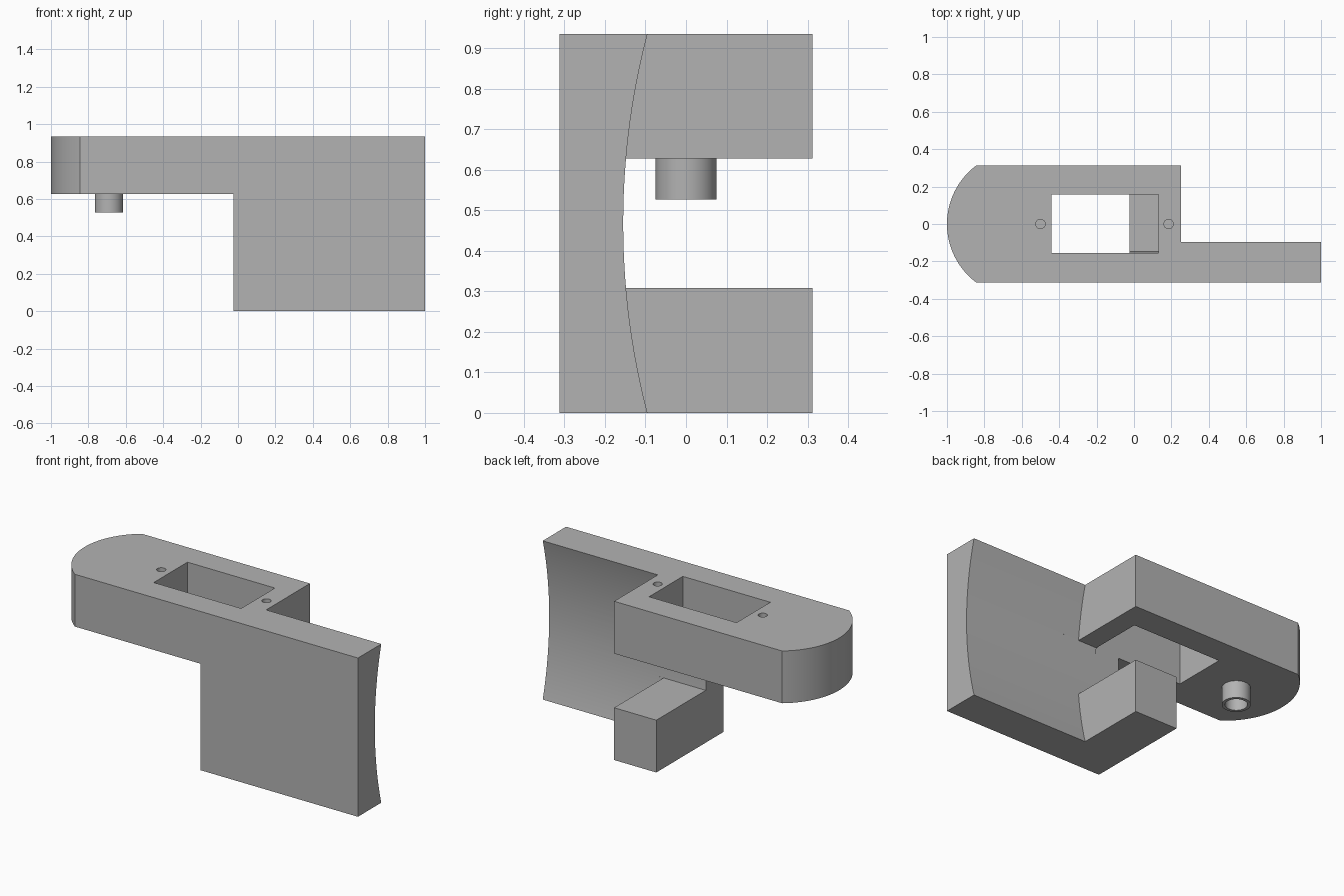
import bpy, bmesh, math
from mathutils import Vector

cube = bpy.data.objects.get("Cube")
if cube:
    bpy.data.objects.remove(cube, do_unlink=True)

grey = bpy.data.materials.new("plain grey")
grey.use_nodes = True
colour = (0.45, 0.45, 0.45, 1)
grey.diffuse_color = colour
grey.node_tree.nodes["Principled BSDF"].inputs["Base Color"].default_value = colour

HEIGHT, HALF = 0.935, 0.312      # overall height, half depth
STEP, ARM_Z, BLOCK_Z = -0.025, 0.627, 0.308
BLOCK_END = 0.25


def prism(name, points, offset):
    """Extrude a closed planar outline along the offset vector."""
    bm = bmesh.new()
    face = bm.faces.new([bm.verts.new(p) for p in points])
    top = bmesh.ops.extrude_face_region(bm, geom=[face])["geom"]
    moved = [v for v in top if isinstance(v, bmesh.types.BMVert)]
    bmesh.ops.translate(bm, vec=Vector(offset), verts=moved)
    bmesh.ops.recalc_face_normals(bm, faces=bm.faces)
    mesh = bpy.data.meshes.new(name)
    bm.to_mesh(mesh)
    bm.free()
    mesh.materials.append(grey)
    obj = bpy.data.objects.new(name, mesh)
    bpy.context.collection.objects.link(obj)
    return obj


def box(name, x0, x1, y0, y1, z0, z1):
    outline = [(x0, y0, z0), (x1, y0, z0), (x1, y1, z0), (x0, y1, z0)]
    return prism(name, outline, (0, 0, z1 - z0))


def disc(name, x, radius, z0, z1, sides=48):
    ring = [(x + radius * math.cos(a), radius * math.sin(a), z0)
            for a in (math.tau * i / sides for i in range(sides))]
    return prism(name, ring, (0, 0, z1 - z0))


def activate(obj):
    bpy.ops.object.select_all(action="DESELECT")
    obj.select_set(True)
    bpy.context.view_layer.objects.active = obj


def cut(target, cutter):
    cutter.hide_render = True
    mod = target.modifiers.new("cut", "BOOLEAN")
    mod.operation, mod.solver, mod.object = "DIFFERENCE", "EXACT", cutter
    activate(target)
    bpy.ops.object.modifier_apply(modifier=mod.name)
    bpy.data.objects.remove(cutter, do_unlink=True)


def hollow_y(z):
    """Depth of the concave rear surface at a height."""
    radius = 1.851
    return radius - 0.155 - math.sqrt(radius ** 2 - (z - HEIGHT / 2) ** 2)


def hollow_cutter(name, x0, x1, z0, z1, steps=32):
    heights = [z0 + (z1 - z0) * i / steps for i in range(steps + 1)]
    outline = [(x0, hollow_y(z), z) for z in heights]
    outline += [(x0, 0.6, z1), (x0, 0.6, z0)]
    return prism(name, outline, (x1 - x0, 0, 0))


# Body: full-height outline with a rounded nose
nose_radius = 0.391
sweep = math.asin(HALF / nose_radius)
nose = []
for i in range(41):
    a = math.pi - sweep + 2 * sweep * i / 40
    nose.append((nose_radius - 1 + nose_radius * math.cos(a),
                 nose_radius * math.sin(a), 0))
body = prism("bracket_body", nose + [(1, -HALF, 0), (1, HALF, 0)], (0, 0, HEIGHT))

# Space under the arm, concave side plate, and gap between arm and block
cut(body, box("under_arm_cutter", -1.2, STEP, -0.6, 0.6, -0.2, ARM_Z))
cut(body, hollow_cutter("plate_cutter", BLOCK_END, 1.2, -0.1, HEIGHT + 0.1))
cut(body, hollow_cutter("gap_cutter", STEP - 0.1, BLOCK_END + 0.1, BLOCK_Z, ARM_Z))

# Rectangular window and two blind screw holes
cut(body, box("window_cutter", -0.44, 0.13, -0.156, 0.158, 0.5, 1.1))
for hole_x in (-0.5, 0.185):
    cut(body, disc("screw_hole_cutter", hole_x, 0.025, 0.74, 1.1, 32))

# Hollow peg beneath the nose
peg = disc("hollow_peg", -0.69, 0.075, 0.527, ARM_Z + 0.005)
cut(peg, disc("peg_bore_cutter", -0.69, 0.058, 0.4, ARM_Z - 0.003))

for part in (body, peg):
    activate(part)
    bpy.ops.object.shade_smooth_by_angle(angle=math.radians(25))
